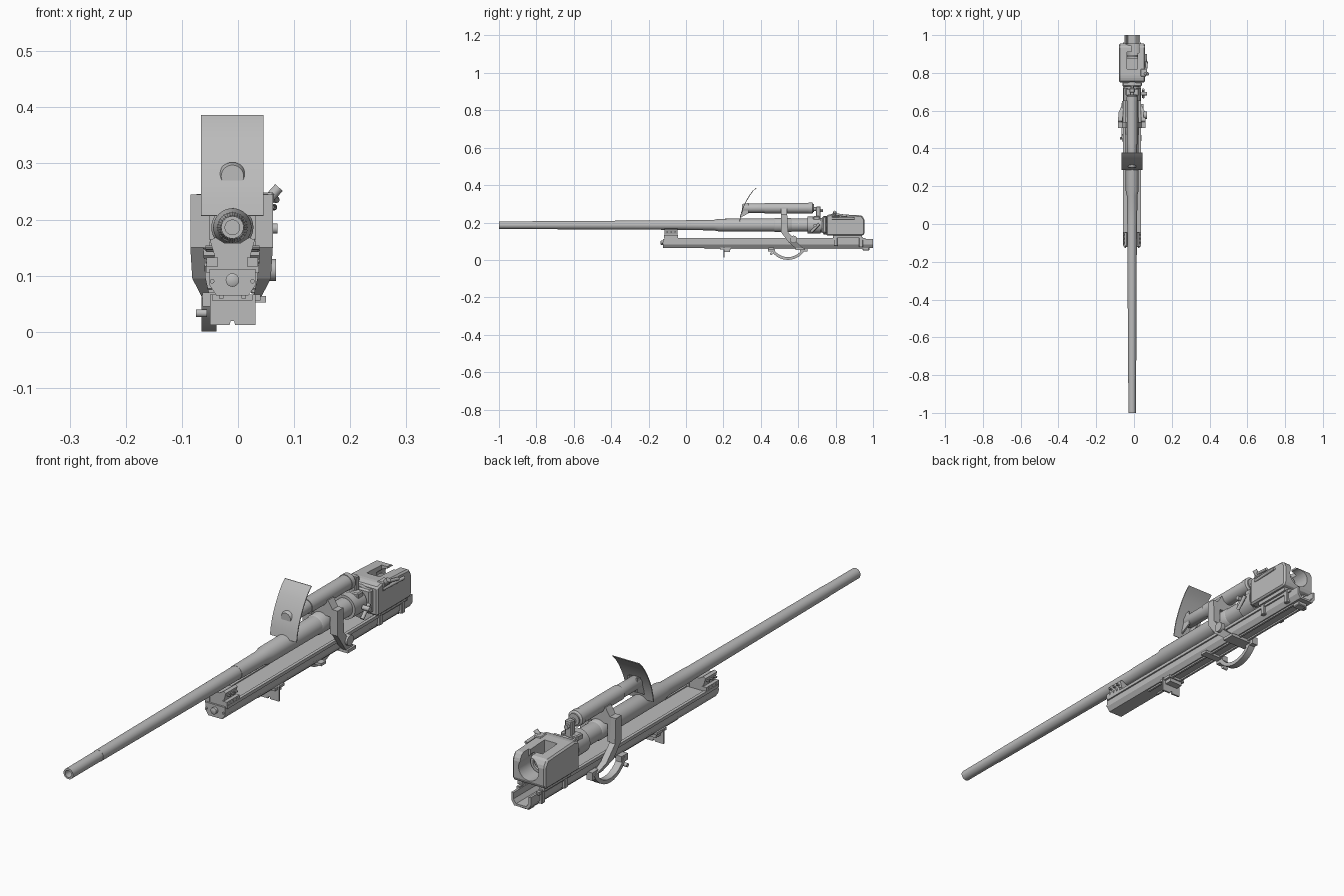
import bpy, bmesh, math
from mathutils import Vector

CX, BZ = -0.01, 0.186          # bore axis
steel = bpy.data.materials.new("gun grey")
steel.diffuse_color = (0.5, 0.5, 0.5, 1)


def finish(name, bm, smooth=False):
    bmesh.ops.recalc_face_normals(bm, faces=bm.faces)
    me = bpy.data.meshes.new(name)
    bm.to_mesh(me)
    bm.free()
    me.materials.append(steel)
    ob = bpy.data.objects.new(name, me)
    bpy.context.collection.objects.link(ob)
    if smooth:
        bpy.context.view_layer.objects.active = ob
        ob.select_set(True)
        bpy.ops.object.shade_smooth_by_angle(angle=math.radians(35))
        ob.select_set(False)
    return ob


def box(name, x0, x1, y0, y1, z0, z1, bevel=0):
    return prism(name, [(x0, z0), (x1, z0), (x1, z1), (x0, z1)], y0, y1, "y", bevel)


def prism(name, pts, a, b, axis="y", bevel=0, smooth=False):
    """Extrude an (x,z) profile along y, or a (y,z) profile along x."""
    bm = bmesh.new()
    put = (lambda p, t: (p[0], t, p[1])) if axis == "y" else (lambda p, t: (t, p[0], p[1]))
    lo = [bm.verts.new(put(p, a)) for p in pts]
    hi = [bm.verts.new(put(p, b)) for p in pts]
    bm.faces.new(lo)
    bm.faces.new(hi)
    for i in range(len(pts)):
        j = (i + 1) % len(pts)
        bm.faces.new((lo[i], lo[j], hi[j], hi[i]))
    if bevel:
        bmesh.ops.bevel(bm, geom=bm.edges[:], offset=bevel, segments=1, affect="EDGES")
    return finish(name, bm, smooth)


def lathe(name, prof, x=CX, z=BZ, n=32, closed=False):
    """Spin (y, radius) points about an axis parallel to y."""
    bm = bmesh.new()
    rings = [[bm.verts.new((x + r * math.cos(2 * math.pi * i / n), y,
                            z + r * math.sin(2 * math.pi * i / n))) for i in range(n)]
             for y, r in prof]
    pairs = list(zip(rings, rings[1:]))
    if closed:
        pairs.append((rings[-1], rings[0]))
    else:
        bm.faces.new(rings[0])
        bm.faces.new(rings[-1])
    for p, q in pairs:
        for i in range(n):
            j = (i + 1) % n
            bm.faces.new((p[i], p[j], q[j], q[i]))
    return finish(name, bm, True)


def rod(name, a, b, r, n=14):
    a, b = Vector(a), Vector(b)
    bm = bmesh.new()
    bmesh.ops.create_cone(bm, cap_ends=True, segments=n, radius1=r, radius2=r, depth=(b - a).length)
    rot = (b - a).to_track_quat("Z", "Y").to_matrix().to_4x4()
    bm.transform(rot)
    bmesh.ops.translate(bm, verts=bm.verts, vec=(a + b) / 2)
    return finish(name, bm, True)


def cut(ob, cutter):
    m = ob.modifiers.new("cut", "BOOLEAN")
    m.operation, m.object, m.solver = "DIFFERENCE", cutter, "EXACT"
    cutter.hide_render = True
    cutter.hide_viewport = True


# Barrel with a hollow bore
lathe("barrel", [(-1, 0.013), (-1, 0.02), (-0.82, 0.0205), (-0.82, 0.0215), (-0.35, 0.0235),
                 (0.0, 0.0255), (0.0, 0.0265), (0.15, 0.028), (0.175, 0.034), (0.65, 0.035), (0.65, 0.045),
                 (0.72, 0.046), (0.72, 0.039), (0.735, 0.039), (0.735, 0.049), (0.75, 0.049),
                 (0.77, 0.045), (0.77, 0.013)], closed=True)
lathe("barrel_sleeve_band", [(0.47, 0.034), (0.475, 0.0375), (0.56, 0.0375), (0.565, 0.034)])

# Recoil cylinder above the barrel
lathe("recoil_cylinder", [(0.3, 0.02), (0.31, 0.025), (0.42, 0.025), (0.42, 0.028), (0.655, 0.028),
                          (0.655, 0.03), (0.675, 0.03), (0.68, 0.022), (0.685, 0.022)], z=0.277)
lathe("recoil_rod", [(0.68, 0.01), (0.715, 0.01)], z=0.272, n=14)
box("recoil_rod_lug", CX - 0.014, CX + 0.014, 0.695, 0.72, 0.225, 0.286, 0.004)
lathe("recoil_rod_nut", [(0.718, 0.009), (0.732, 0.009)], z=0.265, n=6)

# Curved shield
curve = [(0.285, 0.207), (0.29, 0.236), (0.298, 0.265), (0.309, 0.292), (0.322, 0.318),
         (0.338, 0.345), (0.355, 0.368), (0.374, 0.386)]
prism("shield", curve + [(y + 0.004, z - 0.001) for y, z in reversed(curve)],
      -0.066, 0.045, "x", smooth=True)
for s in (-1, 1):
    prism("shield_bracket", [(0.29, 0.225), (0.335, 0.25), (0.335, 0.305), (0.315, 0.3)],
          CX + s * 0.018 - 0.003, CX + s * 0.018 + 0.003, "x")

# Cradle trough: channel with top rails, and a lid ahead of the breech
half = [(0.041, 0.112), (0.041, 0.083), (0.029, 0.065)]
inner = [(0.021, 0.073), (0.032, 0.088), (0.032, 0.112)]
prism("cradle_trough", [(CX + x, z) for x, z in half] + [(CX - x, z) for x, z in reversed(half)]
      + [(CX - x, z) for x, z in reversed(inner)] + [(CX + x, z) for x, z in inner], -0.115, 1.0)
prism("cradle_front_cap", [(CX + x, z) for x, z in half] + [(CX - x, z) for x, z in reversed(half)],
      -0.122, -0.1)
box("cradle_lid", CX - 0.038, CX + 0.038, -0.115, 0.74, 0.104, 0.114)
for s in (-1, 1):
    x = CX + s * 0.041
    box("cradle_rail", x - 0.006, x + 0.006, -0.115, 0.96, 0.106, 0.118)
    box("rear_rail_lug", x - 0.009, x + 0.009, 0.79, 0.81, 0.075, 0.125, 0.002)
    box("rear_rail_clamp", x - 0.008, x + 0.008, 0.925, 0.945, 0.068, 0.122, 0.002)
    rod("front_cap_bolt", (CX + s * 0.036, -0.127, 0.09), (CX + s * 0.036, -0.11, 0.09), 0.004)
    # Underside stiffening strips
    box("belly_strip", CX + s * 0.02 - 0.004, CX + s * 0.02 + 0.004, 0.1, 0.95, 0.059, 0.067)
lathe("front_cap_plug", [(-0.135, 0.009), (-0.133, 0.012), (-0.115, 0.012)], z=0.092, n=20)
box("rear_stop", CX - 0.02, CX + 0.02, 0.945, 0.98, 0.051, 0.068, 0.003)

# Front barrel support with bolts
prism("front_saddle", [(-0.046, 0.114), (0.026, 0.114), (0.022, 0.136), (0.03, 0.163),
                       (0.02, 0.168), (0.004, 0.158), (-0.024, 0.158), (-0.04, 0.168),
                       (-0.05, 0.163), (-0.042, 0.136)], -0.115, -0.045)
for s in (-1, 1):
    box("saddle_foot", CX + s * 0.036 - 0.01, CX + s * 0.036 + 0.01, -0.118, -0.042, 0.116, 0.132)
    for k in range(3):
        y = -0.1 + k * 0.021
        for z in (0.126, 0.15):
            rod("saddle_bolt", (CX + s * 0.03, y, z), (CX + s * 0.048, y, z), 0.004, 8)

# Travel lock bracket below the trough, thin plate with a notch
prism("lock_plate", [(-0.05, 0.012), (-0.015, 0.012), (-0.013, 0.019), (-0.007, 0.019), (-0.005, 0.012),
                     (0.031, 0.012), (0.031, 0.066), (-0.05, 0.066)], 0.2, 0.207)
box("lock_block", CX - 0.028, CX + 0.028, 0.207, 0.235, 0.042, 0.068)
box("lock_flange", CX - 0.036, CX + 0.036, 0.183, 0.24, 0.056, 0.066)

# Trunnion yoke: collar plate and swept-back arms
yoke = prism("yoke_collar", [(-0.076, 0.15), (0.056, 0.15), (0.062, 0.16), (0.062, 0.245), (0.04, 0.245),
                             (0.022, 0.275), (-0.042, 0.275), (-0.06, 0.245), (-0.085, 0.245), (-0.085, 0.16)],
             0.507, 0.541)
cut(yoke, box("yoke_slot", -0.05, 0.03, 0.49, 0.56, 0.14, 0.215))
for s in (-1, 1):
    bm = bmesh.new()
    rings = []
    for y0, y1, z, xo, xi in ((0.507, 0.541, 0.245, 0.0735, 0.055), (0.507, 0.545, 0.15, 0.0735, 0.05),
                              (0.548, 0.592, 0.095, 0.07, 0.046), (0.588, 0.63, 0.06, 0.052, 0.038)):
        rings.append([bm.verts.new((CX - 0.0015 + s * x, y, z)) for x, y in
                      ((xi, y0), (xo, y0), (xo, y1), (xi, y1))])
    for p, q in zip(rings, rings[1:]):
        for i in range(4):
            bm.faces.new((p[i], p[(i + 1) % 4], q[(i + 1) % 4], q[i]))
    bm.faces.new(rings[0])
    bm.faces.new(rings[-1])
    finish("yoke_arm", bm)
box("trunnion_plate", -0.055, 0.05, 0.585, 0.635, 0.052, 0.064)
box("trunnion_plate_front", -0.055, 0.04, 0.44, 0.47, 0.056, 0.066)
rod("arm_pin", (0.05, 0.575, 0.11), (0.068, 0.575, 0.11), 0.02)

# Elevating arc under the left side
arc = []
for r, order in ((0.105, range(13)), (0.09, range(12, -1, -1))):
    for i in order:
        t = math.radians(205 + i * 130 / 12)
        arc.append((0.545 + r * math.cos(t), 0.1035 + r * math.sin(t) * 0.985))
prism("elevating_arc", arc, -0.065, -0.038, "x", smooth=True)
box("arc_front_lug", -0.063, -0.038, 0.438, 0.475, 0.045, 0.07)
box("arc_rear_lug", -0.063, -0.038, 0.61, 0.65, 0.045, 0.075)
rod("arc_knob", (-0.075, 0.455, 0.033), (-0.055, 0.455, 0.033), 0.007)

# Breech ring with rear chamber and loading slot
breech = prism("breech_block", [(0.75, 0.13), (0.945, 0.13), (0.955, 0.14), (0.955, 0.215),
                                (0.94, 0.238), (0.78, 0.246), (0.75, 0.238)], -0.079, 0.059, "x", 0.006)
cut(breech, lathe("chamber_cutter", [(0.88, 0.042), (1.0, 0.042)], z=0.19))
cut(breech, box("loading_slot_cutter", -0.036, 0.018, 0.82, 0.91, 0.19, 0.3))
cut(breech, box("rear_gap_cutter", -0.012, 0.026, 0.905, 1.0, 0.2, 0.3))
box("breech_underlug_left", -0.066, -0.046, 0.785, 0.94, 0.116, 0.132)
box("breech_underlug_right", 0.026, 0.046, 0.785, 0.94, 0.116, 0.132)
lathe("chamber_rim", [(0.885, 0.024), (0.885, 0.034), (0.895, 0.034), (0.895, 0.024)], z=0.19, closed=True)

# Breech hardware
box("breech_neck", -0.062, 0.042, 0.728, 0.752, 0.142, 0.232, 0.006)
box("breech_top_lug", -0.045, 0.025, 0.68, 0.715, 0.2, 0.234, 0.004)
box("sight_mount", 0.035, 0.064, 0.78, 0.82, 0.228, 0.248, 0.003)
rod("sight", (0.056, 0.795, 0.238), (0.073, 0.795, 0.257), 0.009)
rod("sight_arm", (0.062, 0.8, 0.244), (0.068, 0.86, 0.235), 0.006)
rod("side_pin", (0.04, 0.69, 0.184), (0.07, 0.69, 0.184), 0.009)
rod("side_lever", (0.05, 0.67, 0.15), (0.05, 0.712, 0.192), 0.007)
rod("breech_handle", (0.058, 0.78, 0.222), (0.064, 0.9, 0.222), 0.006)
